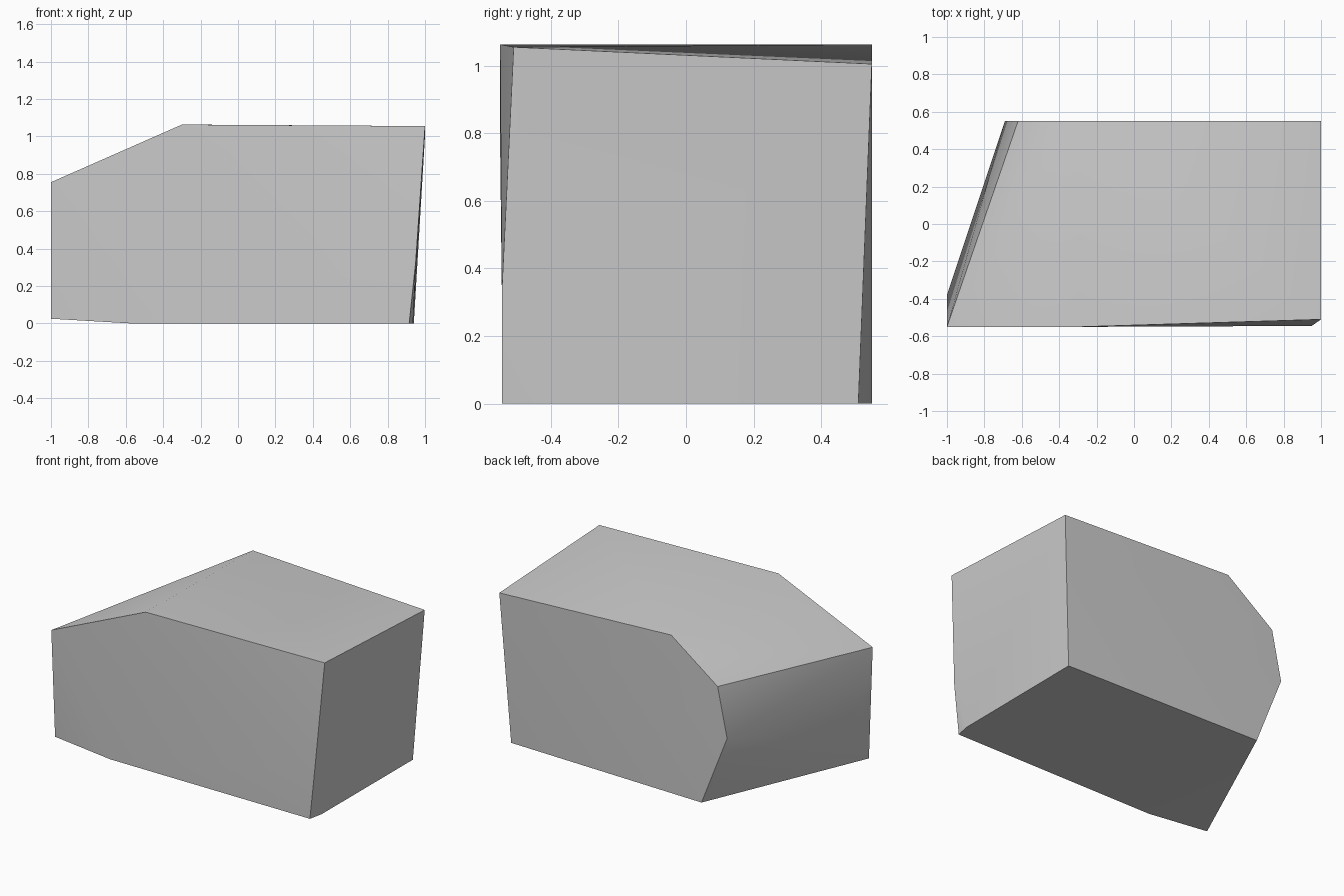
import bpy, bmesh, math

cube = bpy.data.objects.get("Cube")
if cube:
    bpy.data.objects.remove(cube, do_unlink=True)

# Plain grey stone
stone = bpy.data.materials.new("light_grey_stone")
stone.use_nodes = True
grey = (0.6, 0.6, 0.6, 1)
stone.diffuse_color = grey
stone.node_tree.nodes["Principled BSDF"].inputs["Base Color"].default_value = grey

# Corners of the chipped block, wrapped in a convex hull
front = [(1, -.51, 1.055), (-.3, -.55, 1.063), (-1, -.55, .755), (-1, -.51, .025),
         (-.57, -.54, 0), (.915, -.545, 0), (.95, -.545, .33)]
back = [(1, .55, 1.005), (-.275, .55, 1.063), (-.62, .55, .81),
        (-.69, .55, .48), (-.5, .55, 0), (.94, .51, 0)]
chips = [(-1, -.38, .19), (.935, -.45, 0)]

bm = bmesh.new()
for corner in front + back + chips:
    bm.verts.new(corner)
bmesh.ops.convex_hull(bm, input=bm.verts)

# Merge coplanar triangles into clean faces
bmesh.ops.dissolve_limit(bm, angle_limit=math.radians(1), verts=bm.verts, edges=bm.edges)
bmesh.ops.recalc_face_normals(bm, faces=bm.faces)

mesh = bpy.data.meshes.new("stone_block")
bm.to_mesh(mesh)
bm.free()
mesh.materials.append(stone)
block = bpy.data.objects.new("stone_block", mesh)
bpy.context.collection.objects.link(block)

# Soft facets, crisp main edges
bpy.ops.object.select_all(action='DESELECT')
block.select_set(True)
bpy.context.view_layer.objects.active = block
bpy.ops.object.shade_smooth_by_angle(angle=math.radians(30))
